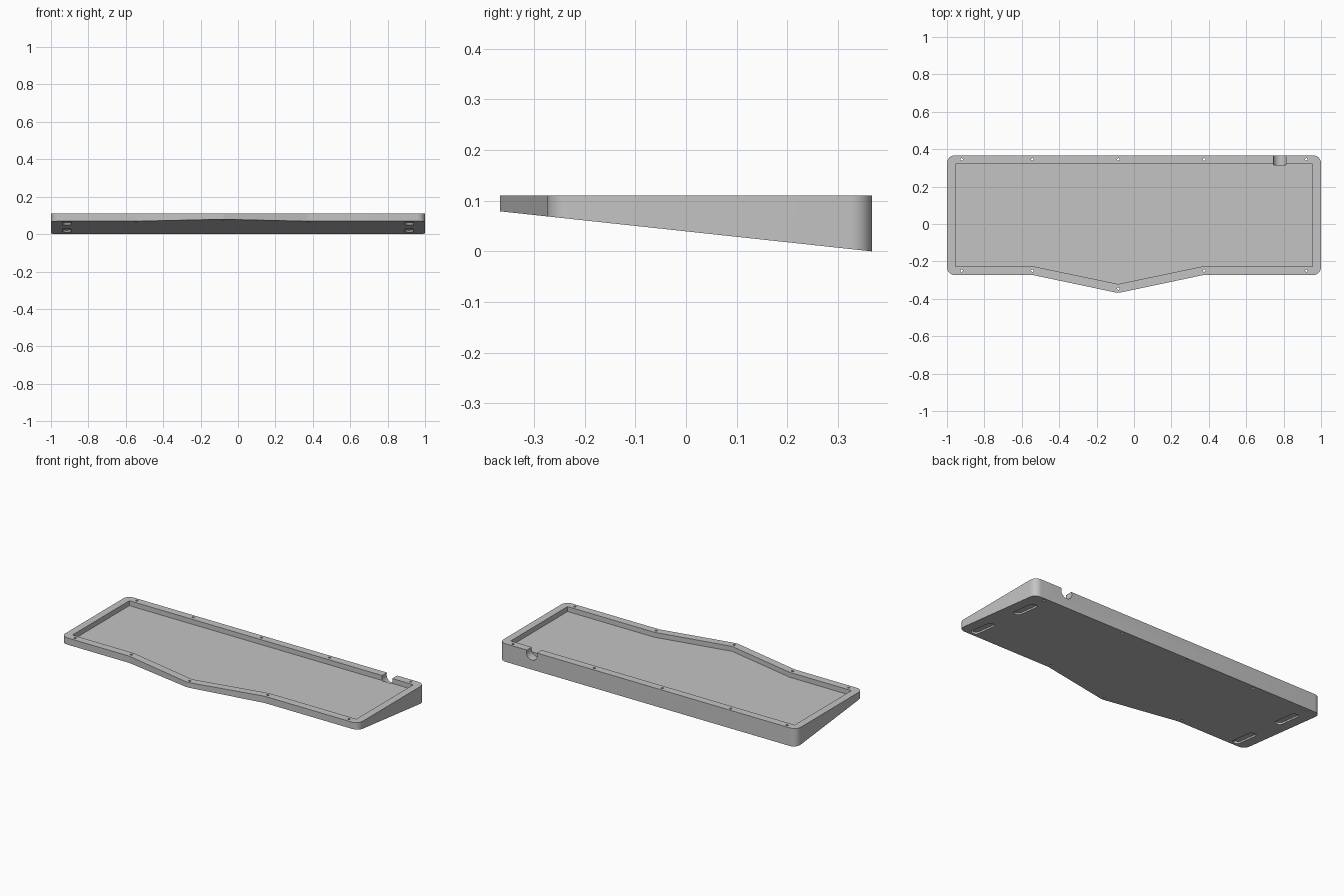
import bpy, bmesh, math
from mathutils import Vector, Matrix

cube = bpy.data.objects.get("Cube")
if cube:
    bpy.data.objects.remove(cube, do_unlink=True)

HALF_Y, TOP, FLOOR = 0.367, 0.11, 0.08
SLOPE = 0.079 / (2 * HALF_Y)
BEND_L, TIP, BEND_R = -0.54, -0.085, 0.37

grey = bpy.data.materials.new("case_grey")
grey.use_nodes = True
grey.diffuse_color = (0.55, 0.55, 0.55, 1)
grey.node_tree.nodes["Principled BSDF"].inputs["Base Color"].default_value = grey.diffuse_color


def underside(y):
    return SLOPE * (HALF_Y - y)


def rounded(corners, steps=10):
    """Replace each (x, y, radius) corner by a tangent arc."""
    out = []
    for i, (x, y, r) in enumerate(corners):
        p = Vector((x, y))
        if r == 0:
            out.append(p)
            continue
        a = (Vector(corners[i - 1][:2]) - p).normalized()
        b = (Vector(corners[(i + 1) % len(corners)][:2]) - p).normalized()
        half = a.angle(b) / 2
        centre = p + (a + b).normalized() * (r / math.sin(half))
        start = p + a * (r / math.tan(half)) - centre
        turn = math.pi - 2 * half
        sign = 1 if a.cross(b) < 0 else -1
        for k in range(steps + 1):
            out.append(centre + Matrix.Rotation(sign * turn * k / steps, 2) @ start)
    return out


def prism(name, outline, low, high):
    """Extrude an outline between two heights given as functions of y."""
    bm = bmesh.new()
    bottom = [bm.verts.new((p.x, p.y, low(p.y))) for p in outline]
    top = [bm.verts.new((p.x, p.y, high(p.y))) for p in outline]
    bm.faces.new(bottom[::-1])
    bm.faces.new(top)
    for i in range(len(outline)):
        j = (i + 1) % len(outline)
        bm.faces.new((bottom[i], bottom[j], top[j], top[i]))
    bmesh.ops.recalc_face_normals(bm, faces=bm.faces)
    mesh = bpy.data.meshes.new(name)
    bm.to_mesh(mesh)
    bm.free()
    mesh.materials.append(grey)
    obj = bpy.data.objects.new(name, mesh)
    bpy.context.collection.objects.link(obj)
    return obj


def cylinder(name, radius, depth, location, rotation=(0, 0, 0), sides=20):
    bpy.ops.mesh.primitive_cylinder_add(vertices=sides, radius=radius, depth=depth,
                                        location=location, rotation=rotation)
    obj = bpy.context.object
    obj.name = name
    obj.data.materials.append(grey)
    return obj


# Wedge-shaped tray body with a pointed front edge
body = prism("tray_body", rounded([
    (-1, -0.273, 0.042), (BEND_L, -0.273, 0.04), (TIP, -HALF_Y - 0.002, 0.08),
    (BEND_R, -0.273, 0.04), (1, -0.273, 0.042), (1, HALF_Y, 0.042), (-1, HALF_Y, 0.042)]),
    underside, lambda y: TOP)

# Pocket following the outline
cutters = [prism("pocket_cutter", rounded([
    (-0.955, -0.226, 0), (BEND_L, -0.226, 0), (TIP, -0.321, 0), (BEND_R, -0.226, 0),
    (0.955, -0.226, 0), (0.955, 0.32, 0), (-0.955, 0.32, 0)]),
    lambda y: FLOOR, lambda y: 0.2)]

# Cable notch through the back rim
cutters.append(cylinder("cable_notch_cutter", 0.037, 0.1, (0.78, 0.366, 0.095),
                        (math.pi / 2, 0, 0), 32))

# Screw holes around the rim
for x in (-0.922, -0.543, -0.083, 0.375, 0.922):
    front = -0.345 if abs(x) < 0.2 else -0.249
    for y in (front, 0.345):
        cutters.append(cylinder("screw_hole_cutter", 0.007, 0.5, (x, y, 0.1), sides=16))

# Rounded foot recesses in the underside
W, L = 0.022, 0.085
for x in (-0.915, 0.915):
    for y in (-0.17, 0.185):
        slot = rounded([(x - W, y - L, W * 0.99), (x + W, y - L, W * 0.99),
                        (x + W, y + L, W * 0.99), (x - W, y + L, W * 0.99)])
        cutters.append(prism("foot_recess_cutter", slot, lambda y: -0.1,
                             lambda y: underside(y) + 0.01))

# Cut everything out, then drop the cutters
for cutter in cutters:
    cutter.hide_render = True
    mod = body.modifiers.new("cut", 'BOOLEAN')
    mod.operation, mod.solver, mod.object = 'DIFFERENCE', 'EXACT', cutter
bpy.ops.object.select_all(action='DESELECT')
bpy.context.view_layer.objects.active = body
body.select_set(True)
for mod in list(body.modifiers):
    bpy.ops.object.modifier_apply(modifier=mod.name)
for cutter in cutters:
    bpy.data.objects.remove(cutter, do_unlink=True)
bpy.ops.object.shade_smooth_by_angle(angle=math.radians(25))
